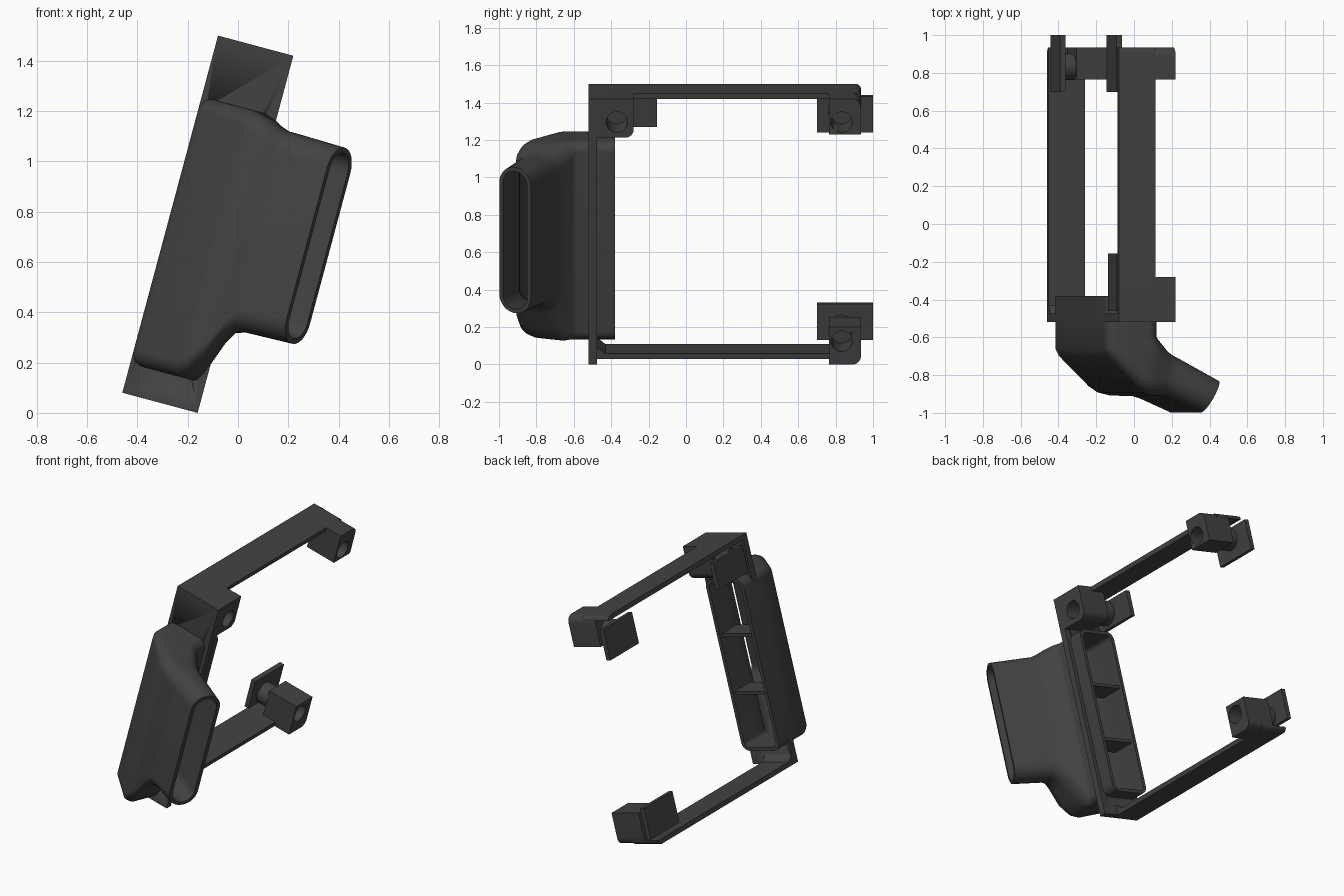
import bpy, bmesh, math
from mathutils import Vector

if "Cube" in bpy.data.objects:
    bpy.data.objects.remove(bpy.data.objects["Cube"])

TILT = math.radians(15)
C, S = math.cos(TILT), math.sin(TILT)

mat = bpy.data.materials.new("charcoal plastic")
mat.diffuse_color = (0.055, 0.055, 0.055, 1)
mat.use_nodes = True
mat.node_tree.nodes["Principled BSDF"].inputs["Base Color"].default_value = mat.diffuse_color


def place(u, y, w):
    """Tilted frame: u across, w along the faceplate."""
    return Vector((-0.12 + C * u + S * w, y, 0.75 - S * u + C * w))


def finish(name, bm, smooth=35):
    bmesh.ops.recalc_face_normals(bm, faces=bm.faces)
    me = bpy.data.meshes.new(name)
    bm.to_mesh(me)
    bm.free()
    me.materials.append(mat)
    ob = bpy.data.objects.new(name, me)
    bpy.context.collection.objects.link(ob)
    bpy.ops.object.select_all(action='DESELECT')
    ob.select_set(True)
    bpy.context.view_layer.objects.active = ob
    bpy.ops.object.shade_smooth_by_angle(angle=math.radians(smooth))
    return ob


def prism(name, profile, u0, u1):
    """Extrude a (y, w) profile across u."""
    bm = bmesh.new()
    a = [bm.verts.new(place(u0, y, w)) for y, w in profile]
    b = [bm.verts.new(place(u1, y, w)) for y, w in profile]
    bm.faces.new(a)
    bm.faces.new(b)
    n = len(a)
    for i in range(n):
        j = (i + 1) % n
        bm.faces.new((a[i], a[j], b[j], b[i]))
    return finish(name, bm)


def rect(y0, y1, w0, w1, rounded=None, r=0.045):
    """Rectangle profile; one corner index may be rounded."""
    pts = []
    for i, (y, w, sy, sw) in enumerate(((y0, w0, 1, 1), (y1, w0, -1, 1),
                                        (y1, w1, -1, -1), (y0, w1, 1, -1))):
        if i != rounded:
            pts.append((y, w))
            continue
        start = math.pi + i * math.pi / 2
        for k in range(9):
            t = start + k * math.pi / 16
            pts.append((y + sy * r + r * math.cos(t), w + sw * r + r * math.sin(t)))
    return pts


def circle(y, w, r, n=32):
    return [(y + r * math.cos(2 * math.pi * i / n), w + r * math.sin(2 * math.pi * i / n))
            for i in range(n)]


def cut(ob, cutter):
    m = ob.modifiers.new("cut", 'BOOLEAN')
    m.operation = 'DIFFERENCE'
    m.solver = 'EXACT'
    m.object = cutter
    cutter.hide_render = True
    cutter.hide_set(True)


def ring(station, t):
    """Rounded slot section between two (u, y) points, inset by t."""
    p, q, w0, w1, r = station
    p, q = Vector(p), Vector(q)
    length = (q - p).length
    d = (q - p) / length
    r = max(r - t, 0.008)
    a0, a1, w0, w1 = t, length - t, w0 + t, w1 - t
    out = []
    for i, (a, w) in enumerate(((a1 - r, w1 - r), (a0 + r, w1 - r),
                                (a0 + r, w0 + r), (a1 - r, w0 + r))):
        for k in range(9):
            th = i * math.pi / 2 + k * math.pi / 16
            e = p + d * (a + r * math.cos(th))
            out.append(place(e.x, e.y, w + r * math.sin(th)))
    return out


# Hollow duct: open rear frame, slanted hood, then a side spout
LO, HI = -0.615, 0.485
stations = [
    ((0.13, -0.38), (-0.155, -0.38), LO, HI, 0.055),
    ((0.13, -0.52), (-0.155, -0.52), LO, HI, 0.055),
    ((0.13, -0.59), (-0.155, -0.66), LO, HI, 0.055),
    ((0.132, -0.594), (-0.135, -0.70), LO, HI, 0.06),
    ((0.135, -0.60), (0.025, -0.86), LO, HI, 0.07),
    ((0.145, -0.61), (0.065, -0.892), LO + 0.02, HI - 0.005, 0.08),
    ((0.165, -0.63), (0.115, -0.908), -0.54, 0.47, 0.085),
    ((0.20, -0.665), (0.165, -0.91), -0.44, 0.45, 0.088),
    ((0.23, -0.69), (0.20, -0.912), -0.39, 0.44, 0.09),
    ((0.27, -0.71), (0.235, -0.924), -0.377, 0.44, 0.092),
    ((0.495, -0.83), (0.40, -0.998), -0.372, 0.435, 0.095),
]
bm = bmesh.new()
shells = [[[bm.verts.new(v) for v in ring(s, t)] for s in stations] for t in (0, 0.022)]


def bridge(a, b):
    for i in range(len(a)):
        j = (i + 1) % len(a)
        bm.faces.new((a[i], a[j], b[j], b[i]))


for shell in shells:
    for a, b in zip(shell, shell[1:]):
        bridge(a, b)
bridge(shells[0][0], shells[1][0])
bridge(shells[0][-1], shells[1][-1])
finish("air_duct", bm, 40)

# Faceplate with the duct opening cut through
plate = prism("faceplate", rect(-0.52, -0.475, -0.735, 0.735), -0.155, 0.155)
bm = bmesh.new()
ends = [[bm.verts.new(v) for v in ring(((0.13, y), (-0.155, y), LO, HI, 0.055), 0.02)]
        for y in (-0.6, -0.4)]
bridge(*ends)
for e in ends:
    bm.faces.new(e)
cut(plate, finish("opening_cutter", bm))

# Cross ribs inside the duct
for i, w in enumerate((-0.25, 0.12)):
    prism(f"duct_rib_{i}", rect(-0.56, -0.40, w - 0.01, w + 0.01), -0.145, 0.12)

# Long arms running back from the faceplate
prism("upper_arm", rect(-0.52, 0.935, 0.705, 0.735, 2, 0.029), -0.155, 0.045)
prism("lower_arm", rect(-0.52, 0.935, -0.735, -0.705, 1, 0.029), -0.155, 0.045)
prism("lower_gusset", [(-0.48, -0.71), (-0.425, -0.71), (-0.48, -0.665)], -0.155, 0.045)

# Clamps: bored block, round stub and square pad
clamps = [
    ("upper_rear", rect(0.765, 0.935, 0.538, 0.735, 2), 0.832, 0.606, 0.07,
     rect(0.70, 1.0, 0.475, 0.675)),
    ("lower_rear", rect(0.765, 0.935, -0.735, -0.528, 1), 0.832, -0.606, 0.07,
     rect(0.70, 1.0, -0.675, -0.475)),
    ("upper_front", rect(-0.52, -0.28, 0.52, 0.735, 1), -0.37, 0.606, 0.08,
     rect(-0.46, -0.155, 0.505, 0.675)),
]
for name, block, y, w, r, pad in clamps:
    body = prism(name + "_clamp_block", block, -0.05, 0.155)
    cut(body, prism(name + "_bore_cutter", circle(y, w, 0.057), -0.02, 0.3))
    prism(name + "_clamp_stub", circle(y, w, r), -0.13, -0.045)
    prism(name + "_clamp_pad", pad, -0.153, -0.123)
